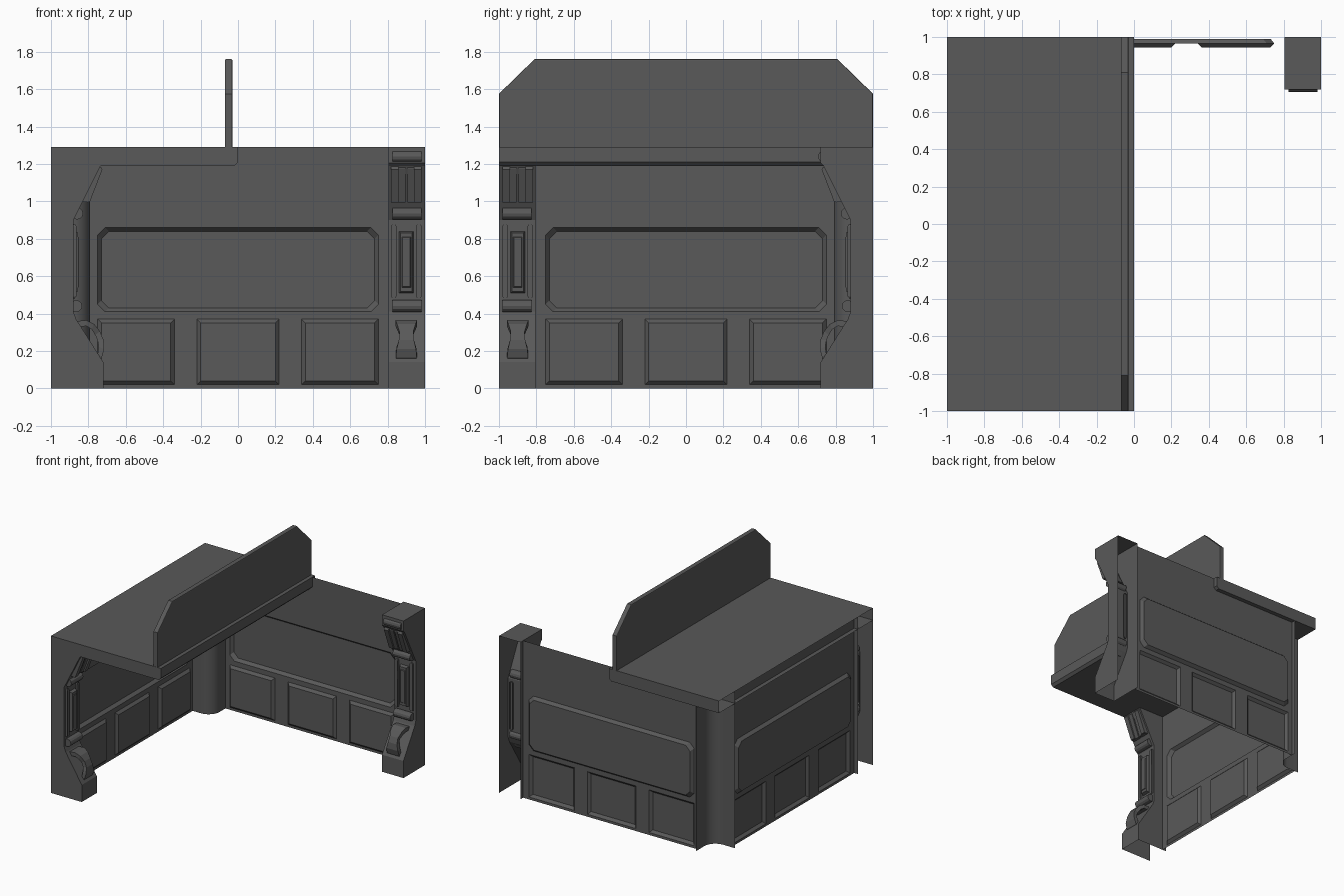
import bpy, bmesh, math

if "Cube" in bpy.data.objects:
    bpy.data.objects.remove(bpy.data.objects["Cube"])

DARK = bpy.data.materials.new("dark_grey")
DARK.diffuse_color = (.1, .1, .1, 1)
DARK.use_nodes = True
DARK.node_tree.nodes["Principled BSDF"].inputs["Base Color"].default_value = DARK.diffuse_color

# Local wall space: u along the wall, d depth inward from the outer plane, z up
SIDES = {"back": lambda u, d, z: (u, 1 - d, z),
         "left": lambda u, d, z: (d - 1, -u, z)}


def make(name, verts, faces):
    bm = bmesh.new()
    vs = [bm.verts.new(v) for v in verts]
    for f in faces:
        bm.faces.new([vs[i] for i in f])
    bmesh.ops.remove_doubles(bm, verts=bm.verts, dist=1e-5)
    bmesh.ops.recalc_face_normals(bm, faces=bm.faces)
    me = bpy.data.meshes.new(name)
    bm.to_mesh(me)
    bm.free()
    me.materials.append(DARK)
    ob = bpy.data.objects.new(name, me)
    bpy.context.collection.objects.link(ob)
    return ob


def both(name, verts, faces):
    """Build a part on the back wall and mirrored on the left wall."""
    for side, fn in SIDES.items():
        make(f"{side}_{name}", [fn(*v) for v in verts], faces)


def prism(name, prof, u0, u1):
    """Closed (d, z) profile extruded along u."""
    n = len(prof)
    v = [(u, d, z) for u in (u0, u1) for d, z in prof]
    f = [(i, (i + 1) % n, n + (i + 1) % n, n + i) for i in range(n)]
    both(name, v, f + [tuple(range(n)), tuple(range(n, 2 * n))])


def octagon(u0, u1, z0, z1, c):
    if c == 0:
        return [(u0, z0), (u1, z0), (u1, z1), (u0, z1)]
    return [(u0 + c, z0), (u1 - c, z0), (u1, z0 + c), (u1, z1 - c),
            (u1 - c, z1), (u0 + c, z1), (u0, z1 - c), (u0, z0 + c)]


def tray(u0, u1, z0, z1, c, d0, d1, inset):
    """Bevelled panel from depth d0 to d1, open at its base."""
    a = octagon(u0, u1, z0, z1, c)
    b = octagon(u0 + inset, u1 - inset, z0 + inset, z1 - inset, c)
    n = len(a)
    v = [(u, d0, z) for u, z in a] + [(u, d1, z) for u, z in b]
    f = [(i, (i + 1) % n, n + (i + 1) % n, n + i) for i in range(n)]
    return v, f + [tuple(range(n, 2 * n))]


# Wall sheets with openings for the panels
W = 0.035
us = [-.79, -.75, -.34, -.22, .22, .34, .75, .805]
zs = [0, .02, .37, .41, .86, 1.29]
v = [(u, W, z) for z in zs for u in us]
f = []
for j in range(len(zs) - 1):
    for i in range(len(us) - 1):
        if (j == 1 and i in (1, 3, 5)) or (j == 3 and 1 <= i <= 5):
            continue
        a = j * len(us) + i
        f.append((a, a + 1, a + 1 + len(us), a + len(us)))
for su in (-1, 1):
    for z, s in ((.41, 1), (.86, -1)):
        k = len(v)
        v += [(su * .75, W, z), (su * .71, W, z), (su * .75, W, z + s * .04)]
        f.append((k, k + 1, k + 2))
both("wall", v, f)

# Large recessed panel and three raised base panels
both("wall_recess", *tray(-.75, .75, .41, .86, .04, W, 0.01, .02))
for i, (a, b) in enumerate([(-.75, -.34), (-.22, .22), (.34, .75)]):
    both(f"base_panel_{i}", *tray(a, b, .02, .37, 0, W, .055, .02))

# End pillars, open at the back and bottom
prof = [(0, 0), (.28, 0), (.28, .14), (.135, .37), (.12, .41), (.12, .90),
        (.265, 1.19), (.28, 1.205), (.28, 1.29), (0, 1.29)]
n = len(prof)
v = [(u, d, z) for u in (.805, 1) for d, z in prof]
f = [(i, i + 1, n + i + 1, n + i) for i in range(1, n - 1)]
both("pillar", v, f + [tuple(range(n)), tuple(range(n, 2 * n))])

# Round cross bars on the pillars
for nm, cd, cz in (("head_bar", .262, 1.24), ("upper_bar", .14, .935), ("lower_bar", .135, .44)):
    ring = [(cd + .032 * math.cos(t * math.pi / 6), cz + .032 * math.sin(t * math.pi / 6))
            for t in range(12)]
    prism(nm, ring, .825, .98)

# Sloped pads, each with a raised outer half
for i, u in enumerate((.818, .905)):
    prism(f"pad_{i}", [(.16, 1.0), (.195, .995), (.262, 1.175), (.26, 1.185)], u, u + .077)
    r = u + (.0, .037)[i]
    prism(f"pad_ridge_{i}", [(.17, 1.0), (.207, .995), (.275, 1.17), (.265, 1.187)],
          r, r + .04)

# Capsule rails and the framed block between them
for i, uc in enumerate((.833, .967)):
    v, f = [], []
    h = .014
    cap = [(uc + h * math.cos(a), zc + h * math.sin(a))
           for zc, a0 in ((.866, 0), (.494, math.pi))
           for a in [a0 + k * math.pi / 6 for k in range(7)]]
    n = len(cap)
    for d in (.11, .158):
        v += [(u, d if d < .12 else .158 - max(0, abs(z - .68) - .16) * .8, z) for u, z in cap]
    f = [(k, (k + 1) % n, n + (k + 1) % n, n + k) for k in range(n)]
    both(f"rail_{i}", v, f + [tuple(range(n, 2 * n))])
both("rail_block", *tray(.862, .938, .51, .84, 0, .12, .145, .008))
both("rail_inset", *tray(.876, .924, .54, .81, 0, .145, .15, .004))

# Curved grab handle: (d, z, half width) stations swept with constant thickness
path = [(.14, .36, .058), (.19, .365, .058), (.23, .345, .05), (.262, .305, .037),
        (.281, .26, .04), (.285, .21, .052), (.272, .165, .056), (.25, .14, .045)]
v, f = [], []
for d, z, h in path:
    r = math.hypot(d - .19, z - .25)
    k = 1 - .032 / r
    d2, z2 = .19 + (d - .19) * k, .25 + (z - .25) * k
    v += [(.9 - h, d, z), (.9 + h, d, z), (.9 + h, d2, z2), (.9 - h, d2, z2)]
for s in range(len(path) - 1):
    for i in range(4):
        j = (i + 1) % 4
        f.append((s * 4 + i, s * 4 + j, s * 4 + 4 + j, s * 4 + 4 + i))
m = len(v)
both("handle", v, f + [(0, 1, 2, 3), (m - 4, m - 3, m - 2, m - 1)])

# Rounded corner column with lips reaching the outer planes
R, C, N = .1, .79, 8
pts = [(-C, 1)]
for i in range(N + 1):
    a = i / N * math.pi / 2
    pts.append((-C - R + R * math.cos(a), C + R - R * math.sin(a)))
pts.append((-1, C))
n = len(pts)
column = make("corner_column", [(x, y, z) for z in (0, 1.29) for x, y in pts],
              [(i, i + 1, n + i + 1, n + i) for i in range(n - 1)])
bpy.context.view_layer.objects.active = column
column.select_set(True)
bpy.ops.object.shade_smooth_by_angle(angle=math.radians(30))

# Roof slab, open along its outer side
prof = [(-1, 1.29), (0, 1.29), (0, 1.21), (-.02, 1.19), (-1, 1.19)]
n = len(prof)
make("roof_slab", [(x, y, z) for y in (-1, 1) for x, z in prof],
     [(i, i + 1, n + i + 1, n + i) for i in range(n - 1)]
     + [tuple(range(n)), tuple(range(n, 2 * n))])

# Upright fin on the roof
prof = [(-1, 1.285), (1, 1.285), (1, 1.575), (.81, 1.76), (-.81, 1.76), (-1, 1.575)]
n = len(prof)
fin = make("roof_fin", [(x, y, z) for x in (-.07, -.03) for y, z in prof],
           [(i, (i + 1) % n, n + (i + 1) % n, n + i) for i in range(n)]
           + [tuple(range(n)), tuple(range(n, 2 * n))])
bev = fin.modifiers.new("edge_bevel", "BEVEL")
bev.width = .006
bev.segments = 2
bev.angle_limit = math.radians(60)
